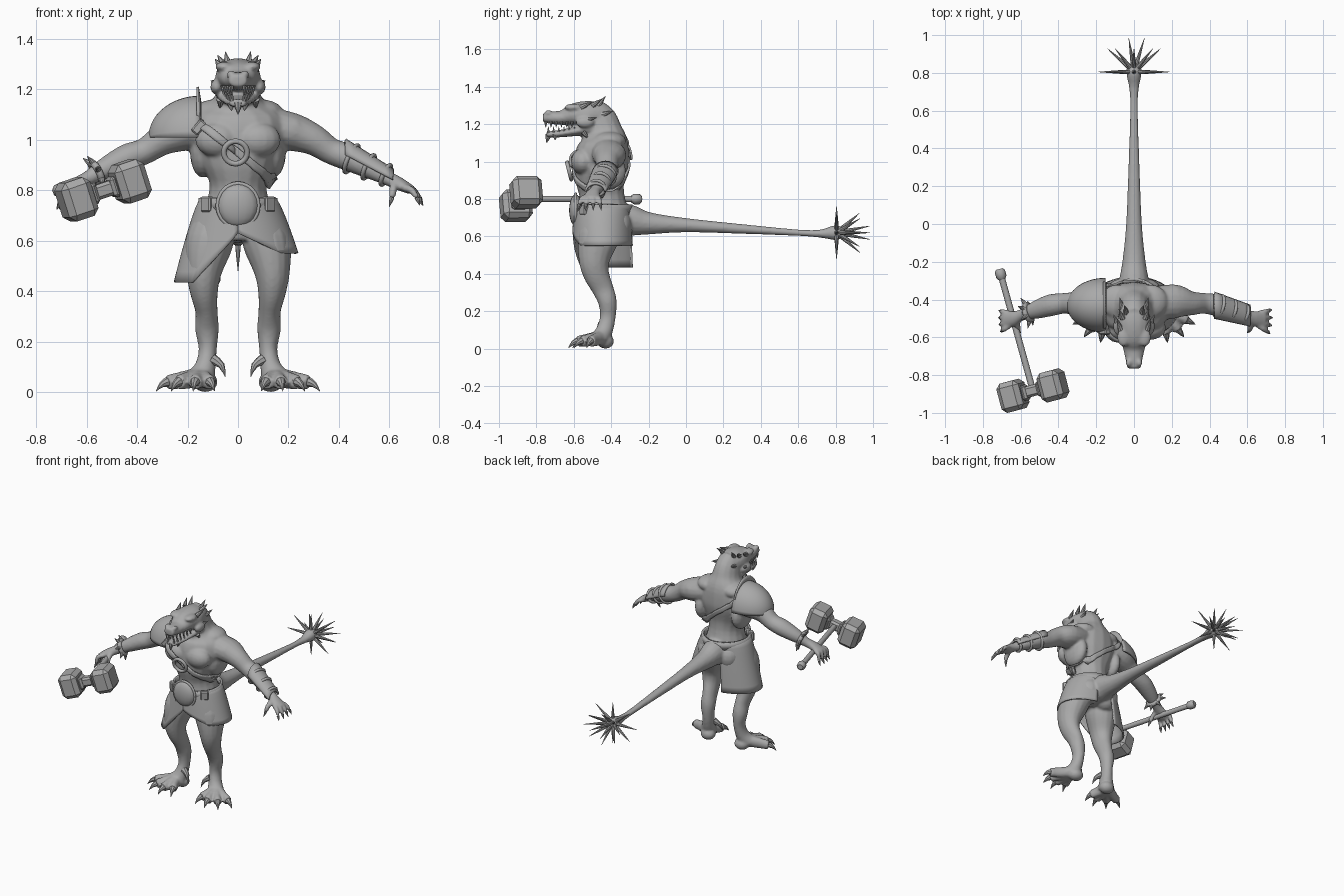
import bpy, bmesh
from math import sin, cos, pi, tau
from mathutils import Vector, Matrix

if "Cube" in bpy.data.objects:
    bpy.data.objects.remove(bpy.data.objects["Cube"])

clay = bpy.data.materials.new("plain_grey")
clay.use_nodes = True
GREY = (.4, .4, .4, 1)
clay.diffuse_color = GREY
clay.node_tree.nodes["Principled BSDF"].inputs["Base Color"].default_value = GREY
X, Y, Z = Vector((1, 0, 0)), Vector((0, 1, 0)), Vector((0, 0, 1))
SIDES = (1, -1)


def finish(name, bm, angle=.7, recalc=True):
    """Turn a bmesh into a shaded object."""
    if recalc:
        bmesh.ops.recalc_face_normals(bm, faces=bm.faces[:])
    mesh = bpy.data.meshes.new(name)
    bm.to_mesh(mesh)
    bm.free()
    mesh.materials.append(clay)
    obj = bpy.data.objects.new(name, mesh)
    bpy.context.collection.objects.link(obj)
    bpy.ops.object.select_all(action='DESELECT')
    obj.select_set(True)
    bpy.context.view_layer.objects.active = obj
    if angle:
        bpy.ops.object.shade_smooth_by_angle(angle=angle)
    return obj


def flip(stations, side):
    return [(p[0] * side, *p[1:]) for p in stations]


def loft(bm, stations, ref=Z, sides=16, steps=4):
    """Smooth tube through stations (x, y, z, half width, half height)."""
    keys = [Vector(p) for p in stations]
    ext = [keys[0]] + keys + [keys[-1]]
    samples = []
    for i in range(len(keys) - 1):
        a, b, c, d = ext[i:i + 4]
        for k in range(steps):
            t = k / steps
            samples.append((b * 2 + (c - a) * t + (a * 2 - b * 5 + c * 4 - d) * t * t
                            + (b * 3 - a - c * 3 + d) * t * t * t) * .5)
    samples.append(keys[-1])
    mids = [Vector(p[:3]) for p in samples]
    rings = []
    for i, (mid, p) in enumerate(zip(mids, samples)):
        along = mids[min(i + 1, len(mids) - 1)] - mids[max(i - 1, 0)]
        up = (ref - ref.project(along)).normalized()
        across = along.cross(up).normalized()
        rings.append([bm.verts.new(mid + across * p[3] * cos(tau * k / sides)
                                   + up * p[4] * sin(tau * k / sides)) for k in range(sides)])
    for low, high in zip(rings, rings[1:]):
        for k in range(sides):
            n = (k + 1) % sides
            bm.faces.new((low[k], low[n], high[n], high[k]))
    bm.faces.new(rings[0])
    bm.faces.new(rings[-1])


def spike(bm, base, tip, radius, bend=(0, 0, 0)):
    """Pointed horn, optionally bowed at its middle."""
    base, tip = Vector(base), Vector(tip)
    mid = (base + tip) / 2 + Vector(bend)
    loft(bm, [(*base, radius, radius), (*mid, radius * .6, radius * .6), (*tip, .001, .001)],
         (tip - base).orthogonal(), 8, 2)


def blob(bm, centre, radii):
    bmesh.ops.create_uvsphere(bm, u_segments=16, v_segments=10, radius=1,
                              matrix=Matrix.LocRotScale(Vector(centre), None, Vector(radii)))


def sheet(name, shape, nu=24, nv=8, thick=.01, wrap=None):
    """Thin shell from a function of u and v."""
    bm = bmesh.new()
    grid = [[bm.verts.new(shape(i / nu, j / nv)) for j in range(nv + 1)] for i in range(nu + 1)]
    for a, b in zip(grid, grid[1:]):
        for j in range(nv):
            bm.faces.new((a[j], b[j], b[j + 1], a[j + 1]))
    obj = finish(name, bm)
    if wrap:
        mod = obj.modifiers.new("hug", 'SHRINKWRAP')
        mod.target, mod.offset, mod.wrap_mode = wrap, .008, 'ABOVE_SURFACE'
    mod = obj.modifiers.new("thickness", 'SOLIDIFY')
    mod.thickness, mod.offset = thick, 0


def hoop(name, centre, axis, major, minor, scale=(1, 1, 1)):
    bpy.ops.mesh.primitive_torus_add(location=centre, major_radius=major, minor_radius=minor,
                                     major_segments=32, minor_segments=10)
    obj = bpy.context.object
    obj.name, obj.scale = name, scale
    obj.rotation_euler = Vector(axis).to_track_quat('Z', 'Y').to_euler()
    obj.data.materials.append(clay)
    bpy.ops.object.shade_smooth_by_angle(angle=1)


def block(bm, matrix, size, bevel):
    made = bmesh.ops.create_cube(bm, size=1, matrix=matrix @ Matrix.Diagonal((*size, 1)))
    edges = {e for v in made["verts"] for e in v.link_edges}
    bmesh.ops.bevel(bm, geom=list(edges), offset=bevel, segments=1, affect='EDGES')


# Body: torso, neck, tail, skull and jaw
body, claws, horns = bmesh.new(), bmesh.new(), bmesh.new()
loft(body, [(0, -.44, .6, .12, .11), (0, -.44, .7, .14, .135), (0, -.45, .82, .112, .12),
            (0, -.46, .92, .155, .135), (0, -.45, 1.02, .19, .145), (0, -.44, 1.1, .17, .13),
            (0, -.45, 1.16, .1, .11), (0, -.47, 1.22, .08, .1), (0, -.51, 1.27, .07, .08)], Y)
loft(body, [(0, -.42, .69, .1, .1), (0, -.3, .685, .08, .085), (0, -.2, .67, .062, .06),
            (0, 0, .66, .042, .038), (0, .3, .64, .03, .026), (0, .6, .62, .021, .017),
            (0, .72, .615, .026, .022), (0, .8, .62, .04, .04), (0, .85, .62, .02, .02)])
loft(body, [(0, -.44, 1.24, .07, .07), (0, -.52, 1.25, .09, .075), (0, -.6, 1.25, .08, .062),
            (0, -.66, 1.235, .058, .04), (0, -.72, 1.235, .045, .034), (0, -.765, 1.235, .036, .025)])
loft(body, [(0, -.5, 1.18, .09, .045), (0, -.58, 1.165, .075, .028),
            (0, -.67, 1.15, .052, .02), (0, -.745, 1.145, .032, .016)])

for s in SIDES:
    # Muscles, cheeks, brows and nostrils
    for centre, radii in (((.08, -.55, 1.0), (.09, .065, .07)), ((.09, -.41, 1.11), (.09, .09, .05)),
                          ((.21, -.41, 1.045), (.075, .09, .06)), ((.14, -.42, .95), (.05, .1, .1)),
                          ((.07, -.37, .66), (.08, .08, .09)), ((.085, -.54, 1.21), (.025, .05, .03)),
                          ((.055, -.6, 1.29), (.035, .05, .02)), ((.028, -.735, 1.26), (.016, .022, .016)),
                          ((.13, -.43, .04), (.05, .045, .04))):
        blob(body, (centre[0] * s, *centre[1:]), radii)
    # Arm and palm
    loft(body, flip([(.12, -.42, 1.05, .09, .08), (.22, -.41, 1.03, .09, .075),
                     (.3, -.42, 1.0, .065, .062), (.37, -.42, .955, .055, .052),
                     (.44, -.43, .93, .058, .054), (.52, -.455, .89, .048, .044),
                     (.59, -.48, .85, .03, .03), (.64, -.5, .825, .04, .026),
                     (.69, -.51, .8, .044, .018)], s))
    # Fingers and thumb, curled more on the gripping hand
    curl = 0 if s > 0 else .015
    for i in range(4):
        angle = .3 * (i - 1)
        base = Vector((.66, -.475 - .021 * i, .81))
        way = Vector((cos(angle), -sin(angle), 0))
        knuckle = base + way * .035 - Z * .01
        tip = base + way * (.06 - curl) - Z * (.04 + curl)
        loft(body, flip([(*base, .016, .016), (*knuckle, .014, .014), (*tip, .011, .011)], s))
        spike(claws, flip([tip], s)[0], flip([tip + way * .014 - Z * .03], s)[0], .01)
    loft(body, flip([(.62, -.51, .83, .018, .018), (.615, -.55, .8, .016, .016),
                     (.61, -.565, .77, .012, .012)], s))
    spike(claws, (.61 * s, -.565, .77), (.6 * s, -.575, .735), .01)
    # Leg
    loft(body, flip([(.08, -.44, .7, .08, .11), (.115, -.47, .59, .095, .11),
                     (.135, -.49, .48, .072, .085), (.135, -.48, .4, .056, .07),
                     (.125, -.445, .32, .044, .058), (.123, -.42, .25, .047, .05),
                     (.12, -.418, .17, .036, .042), (.13, -.435, .1, .042, .045),
                     (.15, -.46, .05, .06, .05)], s), Y)
    # Toes with claws
    for x, y in ((.28, -.51), (.235, -.56), (.17, -.58), (.11, -.56)):
        end = Vector((x, y, .038))
        heel = Vector((.15, -.45, .06))
        out = (end - heel).normalized()
        loft(body, flip([(*heel, .04, .04), (*heel.lerp(end, .6), .026, .034), (*end, .027, .03)], s))
        spike(claws, (end.x * s, y, .04), ((x + out.x * .05) * s, y + out.y * .05, .004), .02, Z * .008)
    spike(claws, (.1 * s, -.45, .13), (.05 * s, -.48, .06), .022, (-.01 * s, 0, .01))
    # Head horns, cheek and chin spines
    for base, tip in (((.06, -.5, 1.3), (.08, -.45, 1.335)), ((.04, -.47, 1.3), (.05, -.43, 1.35)),
                      ((.07, -.56, 1.29), (.09, -.5, 1.32)), ((.06, -.45, 1.25), (.075, -.39, 1.27)),
                      ((.085, -.54, 1.22), (.108, -.48, 1.235)), ((.07, -.55, 1.16), (.07, -.52, 1.12)),
                      ((.03, -.7, 1.145), (.025, -.7, 1.115))):
        spike(horns, (base[0] * s, *base[1:]), (tip[0] * s, *tip[1:]), .016)
spike(horns, (0, -.735, 1.145), (0, -.745, 1.1), .018)

skin = finish("body", body, 0)
mod = skin.modifiers.new("merge", 'REMESH')
mod.mode, mod.voxel_size, mod.use_smooth_shade = 'VOXEL', .008, True
mod = skin.modifiers.new("soften", 'SMOOTH')
mod.iterations = 4
finish("claws", claws)
finish("horns", horns)

# Teeth along both jaws
teeth = bmesh.new()
for s in SIDES:
    for i in range(6):
        y, x = -.75 + .028 * i, s * (.025 + .007 * i)
        spike(teeth, (x, y, 1.215), (x, y, 1.182), .009)
        spike(teeth, (x * .9, y + .014, 1.15), (x * .9, y + .014, 1.187), .008)
finish("teeth", teeth)

# Spiked ball of the tail
thorns = bmesh.new()
for count, lean in ((8, pi / 2), (8, .85), (3, .3)):
    for k in range(count):
        turn = tau * k / count
        way = Vector((sin(lean) * cos(turn), cos(lean), sin(lean) * sin(turn) * .75))
        root = Vector((0, .805, .62))
        spike(thorns, root + way * .02, root + way * .187, .013)
finish("tail_spikes", thorns)


# Skirt of two uneven flaps, open at the front and behind
def flap(s, hem, flare):
    def shape(u, v):
        turn = u * 2.85
        low = hem + (.63 - hem) * max(0, 1 - turn / .8)
        z = .77 + (low - .77) * v
        grow = ((.77 - z) / (.77 - hem)) ** .8
        return (s * sin(turn) * (.145 + (flare - .145) * grow),
                -.445 - cos(turn) * (.145 + .018 * grow), z)
    return shape


sheet("left_skirt_flap", flap(1, .55, .235), 32)
sheet("right_skirt_flap", flap(-1, .435, .25), 32)

# Belt, buckles and belly plate
sheet("belt", lambda u, v: (.15 * sin(tau * u), -.445 - .152 * cos(tau * u), .72 + .05 * v), 40, 1, .015)
buckles = bmesh.new()
for s in SIDES:
    block(buckles, Matrix.Translation((s * .122, -.545, .745)) @ Matrix.Rotation(s * .7, 4, 'Z'),
          (.05, .03, .06), .006)
finish("belt_buckles", buckles, .3)
plate = bmesh.new()
blob(plate, (0, -.59, .74), (.08, .035, .085))
finish("belly_plate", plate)
hoop("belly_plate_rim", (0, -.59, .74), Y, .081, .008, (1, 1.07, 1))

# Chest strap with its ring and clasp
sheet("chest_strap", lambda u, v: (-.015 + .17 * sin(tau * u), -.46 - .17 * cos(tau * u),
                                   .94 - .13 * sin(tau * u) + .04 * v), 64, 3, .012, skin)
hoop("chest_ring", (-.01, -.625, .95), (0, 1, .25), .046, .011)
clasp = bmesh.new()
block(clasp, Matrix.Translation((-.155, -.57, 1.05)) @ Matrix.Rotation(.7, 4, 'Y'), (.035, .03, .06), .006)
finish("strap_clasp", clasp, .3)

# Shoulder guard with a raised collar
sheet("shoulder_guard", lambda u, v: (-.15 - .2 * sin(u * 1.5), -.43 - .14 * cos(u * 1.5) * cos(pi * v),
                                      1.01 + .16 * cos(u * 1.5) * sin(pi * v)), 12, 20)
sheet("guard_collar", lambda u, v: (-.15 - .01 * v, -.43 - (.13 + .01 * v) * cos(pi * (.15 + .7 * u)),
                                    1.01 + (.14 + .06 * v) * sin(pi * (.15 + .7 * u))), 20, 2)

# Bracer plate and cuffs on the left forearm
sheet("bracer_plate", lambda u, v: (.425 + .19 * u, -.43 - .055 * u - (.066 - .014 * u) * cos(pi * v),
                                    .94 - .1 * u + (.06 - .02 * u) * sin(pi * v)), 6, 10, .012)
ARM = Vector((.17, -.05, -.08))
for i, radius in enumerate((.058, .05, .042)):
    hoop("bracer_cuff", Vector((.45, -.435, .925)) + ARM * i * .4, ARM, radius, .009)

# Spiked band on the right wrist
wrist, axis = Vector((-.56, -.468, .868)), Vector((-.17, -.05, -.08)).normalized()
hoop("wrist_band", wrist, axis, .042, .014)
studs = bmesh.new()
first = axis.cross(Y).normalized()
for k in range(7):
    way = Matrix.Rotation(tau * k / 7, 3, axis) @ first
    spike(studs, wrist + way * .045, wrist + way * .085 + axis * .015, .014)
finish("wrist_spikes", studs)

# War hammer: shaft, pommel, socket and twin heads
rear, head = Vector((-.71, -.25, .8)), Vector((-.535, -.882, .8))
shaft_way = (head - rear).normalized()
shaft = bmesh.new()
loft(shaft, [(*rear, .017, .017), (*head, .017, .017)], steps=1)
loft(shaft, [(*(rear + shaft_way * d), r, r) for d, r in ((-.012, .018), (0, .028), (.03, .028), (.045, .018))],
     sides=8, steps=1)
finish("hammer_shaft", shaft)
swing = Vector((.92, .24, .31)).normalized()
third = swing.cross(shaft_way).normalized()
frame = Matrix((swing, third.cross(swing), third)).transposed().to_4x4()
hammer = bmesh.new()
block(hammer, Matrix.Translation(head) @ frame, (.15, .06, .06), .012)
for s in SIDES:
    block(hammer, Matrix.Translation(head + swing * s * .115) @ frame, (.125, .16, .16), .025)
    block(hammer, Matrix.Translation(head + swing * s * .045) @ frame, (.03, .085, .085), .012)
finish("hammer_head", hammer, .3)
